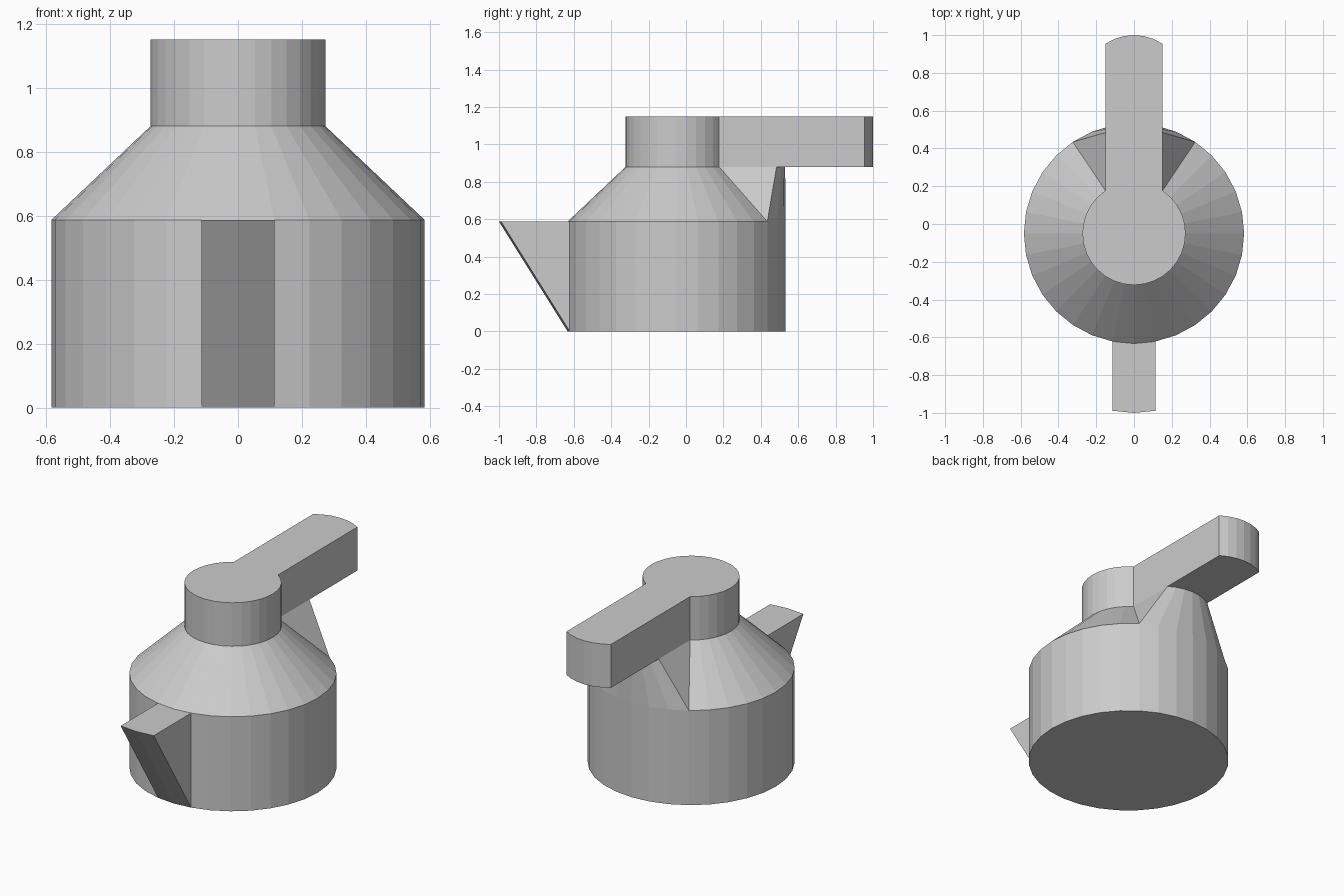
import bpy
import bmesh
from math import sin, cos, tau
from mathutils import Vector

cube = bpy.data.objects.get("Cube")
if cube:
    bpy.data.objects.remove(cube, do_unlink=True)

SIDES = 32
CENTRE_Y = -0.05
BODY_R, NECK_R = 0.583, 0.273
SHOULDER_Z, NECK_Z, TOP_Z = 0.587, 0.88, 1.15

grey = bpy.data.materials.new("plain grey")
grey.use_nodes = True
grey.diffuse_color = (0.6, 0.6, 0.6, 1)
grey.node_tree.nodes["Principled BSDF"].inputs["Base Color"].default_value = (0.6, 0.6, 0.6, 1)


def arc(radius, z, steps, shift=0.0):
    """Points on a circle, counted in steps from the back."""
    return [Vector((radius * sin(tau * i / SIDES),
                    CENTRE_Y + radius * cos(tau * i / SIDES) + shift, z)) for i in steps]


def strip(a, b):
    """Quads joining two rows of points."""
    return [[a[i], a[i + 1], b[i + 1], b[i]] for i in range(len(a) - 1)]


def make_part(name, faces):
    bm = bmesh.new()
    for face in faces:
        bm.faces.new([bm.verts.new(p) for p in face])
    bmesh.ops.remove_doubles(bm, verts=bm.verts, dist=0.0001)
    bmesh.ops.recalc_face_normals(bm, faces=bm.faces)
    mesh = bpy.data.meshes.new(name)
    bm.to_mesh(mesh)
    bm.free()
    mesh.materials.append(grey)
    bpy.context.collection.objects.link(bpy.data.objects.new(name, mesh))


around = range(SIDES + 1)
back = range(-3, 4)             # arc shared with handle and bracket
rest = range(3, SIDES - 2)      # everything but the back arc
front = range(15, 18)           # arc shared with the spout
walls = (range(17, SIDES + 16),)

# Body: cylinder left open behind the spout
make_part("body", [arc(BODY_R, 0, range(SIDES))]
          + strip(arc(BODY_R, 0, walls[0]), arc(BODY_R, SHOULDER_Z, walls[0])))

# Shoulder: cone left open at the bracket
make_part("shoulder", strip(arc(BODY_R, SHOULDER_Z, rest), arc(NECK_R, NECK_Z, rest)))

# Neck: cylinder left open at the handle
make_part("neck", [arc(NECK_R, TOP_Z, range(SIDES))]
          + strip(arc(NECK_R, NECK_Z, rest), arc(NECK_R, TOP_Z, rest)))

# Handle: back of the neck pulled straight backwards
inner_low, inner_top = arc(NECK_R, NECK_Z, back), arc(NECK_R, TOP_Z, back)
end_low, end_top = arc(NECK_R, NECK_Z, back, 0.777), arc(NECK_R, TOP_Z, back, 0.777)
bracket_top = arc(NECK_R, NECK_Z, back, 0.307)
handle = strip(inner_top, end_top) + strip(end_low, end_top) + strip(bracket_top, end_low)
for i in (0, -1):
    handle.append([inner_low[i], bracket_top[i], end_low[i], end_top[i], inner_top[i]])
make_part("handle", handle)

# Bracket: tapered wall rising from the body to the handle
bracket_low = arc(BODY_R, SHOULDER_Z, back)
bracket = strip(bracket_low, bracket_top)
for i in (0, -1):
    bracket.append([bracket_low[i], inner_low[i], bracket_top[i]])
make_part("bracket", bracket)

# Spout: wedge growing forwards from the base of the body
spout_low = arc(BODY_R, 0, front)
spout_in = arc(BODY_R, SHOULDER_Z, front)
spout_out = arc(BODY_R, SHOULDER_Z, front, -0.367)
spout = strip(spout_low, spout_out) + strip(spout_in, spout_out)
for i in (0, -1):
    spout.append([spout_low[i], spout_in[i], spout_out[i]])
make_part("spout", spout)
